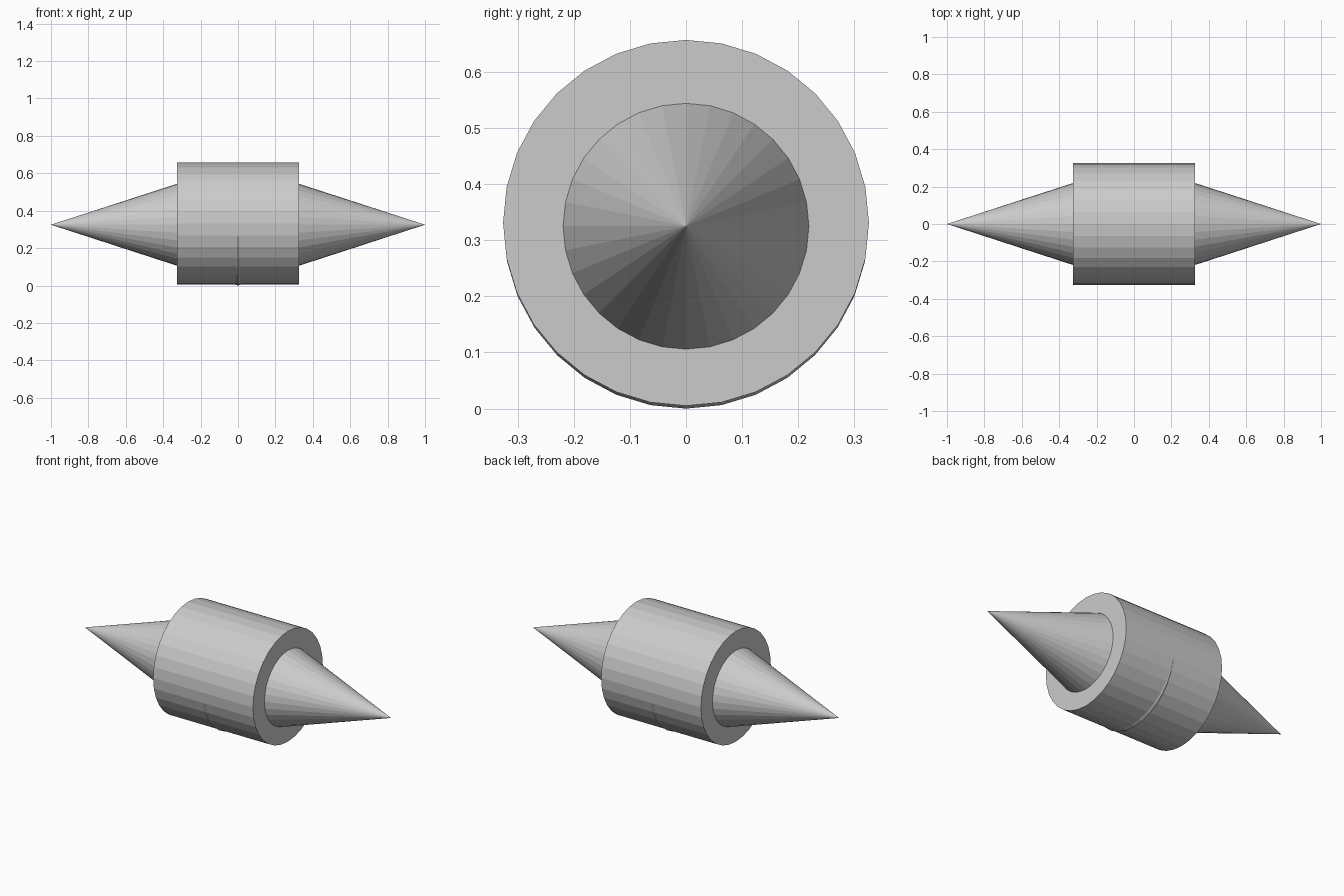
import bpy
from math import pi

if "Cube" in bpy.data.objects:
    bpy.data.objects.remove(bpy.data.objects["Cube"])

SIDES = 32
R = 0.325        # spike base radius at the middle
BARREL_R = 0.326
BARREL_Z = 0.331


# Two long spikes meeting base to base inside the barrel
def spike(name, side):
    bpy.ops.mesh.primitive_cone_add(
        vertices=SIDES, radius1=R, radius2=0, depth=1.0,
        location=(side * 0.5, 0, R), rotation=(0, side * pi / 2, 0))
    bpy.context.object.name = name


spike("right_spike", 1)
spike("left_spike", -1)

# Central barrel, set slightly higher so the spike rim shows underneath
bpy.ops.mesh.primitive_cylinder_add(
    vertices=SIDES, radius=BARREL_R, depth=2 * BARREL_R,
    location=(0, 0, BARREL_Z), rotation=(0, pi / 2, 0))
bpy.context.object.name = "barrel"
